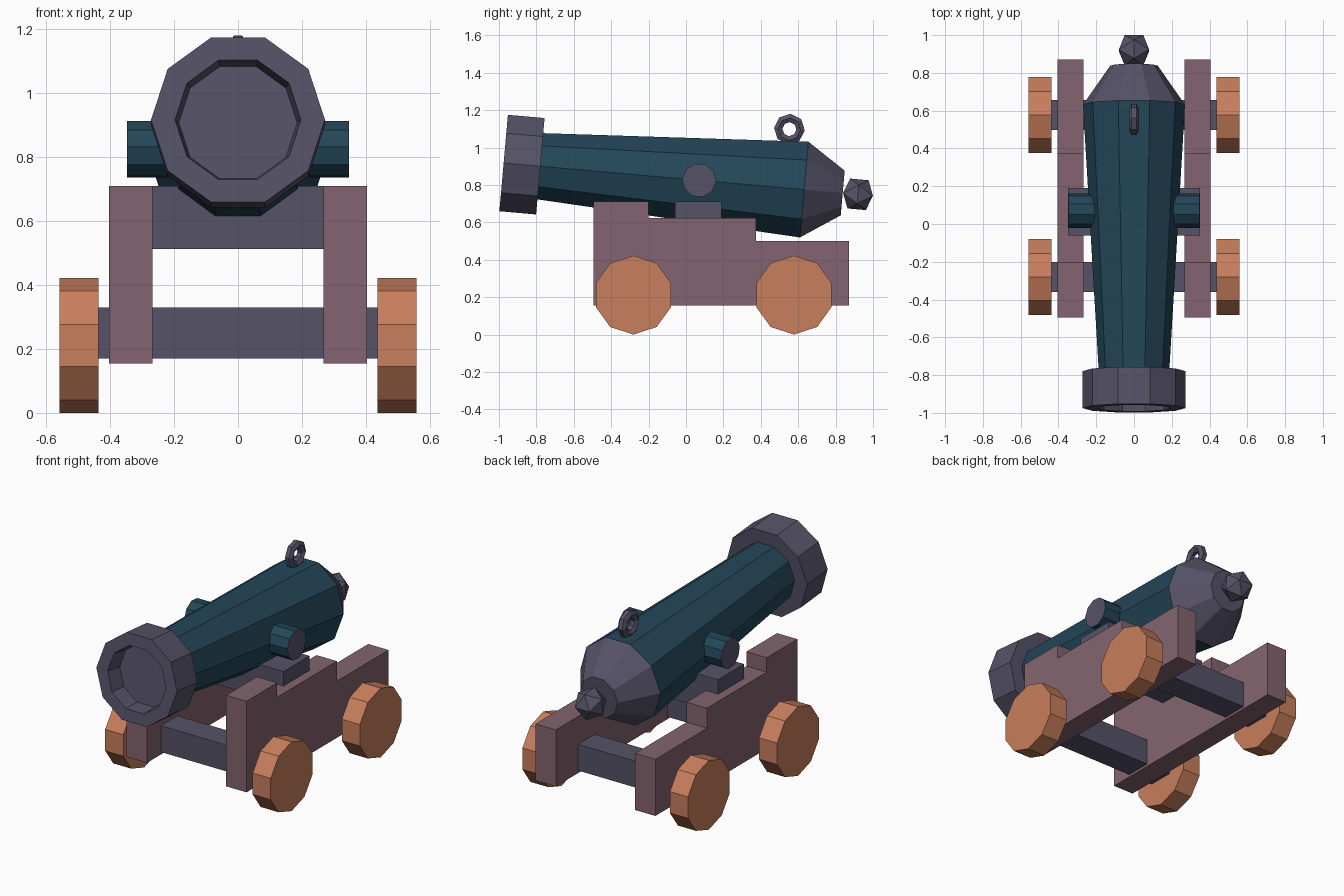
import bpy, bmesh, math
from mathutils import Matrix, Vector

cube = bpy.data.objects.get("Cube")
if cube:
    bpy.data.objects.remove(cube, do_unlink=True)


def material(name, rgb):
    m = bpy.data.materials.new(name)
    m.use_nodes = True
    m.diffuse_color = (*rgb, 1)
    m.node_tree.nodes["Principled BSDF"].inputs["Base Color"].default_value = (*rgb, 1)
    return m


TEAL = material("dark teal", (0.017, 0.061, 0.098))
IRON = material("iron grey", (0.093, 0.084, 0.136))
WOOD = material("mauve wood", (0.23, 0.127, 0.162))
WHEEL = material("orange wood", (0.58, 0.21, 0.107))

# Barrel frame: origin at the muzzle, +y along the tilted axis
TILT = Matrix.Translation((0, -0.975, 0.917)) @ Matrix.Rotation(math.radians(-5.05), 4, 'X')
SIDEWAYS = Matrix.Rotation(math.radians(-90), 4, 'Z')


def finish(name, bm, mats, matrix=Matrix()):
    bm.transform(matrix)
    bmesh.ops.recalc_face_normals(bm, faces=bm.faces)
    mesh = bpy.data.meshes.new(name)
    bm.to_mesh(mesh)
    bm.free()
    for m in mats:
        mesh.materials.append(m)
    ob = bpy.data.objects.new(name, mesh)
    bpy.context.collection.objects.link(ob)
    return ob


def lathe(name, profile, mats, matrix, sides=10, phase=0, closed=False):
    """Spin (position, radius) points round the y axis; ends are capped unless closed."""
    bm = bmesh.new()
    angles = [phase + math.tau * i / sides for i in range(sides)]
    rings = [[bm.verts.new((r * math.cos(a), y, r * math.sin(a))) for a in angles]
             for y, r in profile]
    pairs = list(zip(rings, rings[1:]))
    if closed:
        pairs.append((rings[-1], rings[0]))
    else:
        bm.faces.new(rings[0])
        bm.faces.new(rings[-1])
    for a, b in pairs:
        for i in range(sides):
            j = (i + 1) % sides
            bm.faces.new((a[i], a[j], b[j], b[i]))
    return finish(name, bm, mats, matrix)


def box(name, size, centre, mat):
    bm = bmesh.new()
    bmesh.ops.create_cube(bm, size=1)
    return finish(name, bm, [mat], Matrix.Translation(centre) @ Matrix.Diagonal((*size, 1)))


# Barrel, muzzle band with recessed bore, and breech
lathe("barrel", [(0.15, 0.184), (1.613, 0.27)], [TEAL], TILT)
lathe("muzzle_band", [(0.1, 0.185), (0, 0.197), (0, 0.272), (0.197, 0.272), (0.197, 0.17)],
      [IRON], TILT)
lathe("breech", [(1.613, 0.27), (1.82, 0.126)], [IRON], TILT)

# Faceted knob at the rear: an icosahedron hull
PHI = (1 + math.sqrt(5)) / 2
bm = bmesh.new()
for a in (-1, 1):
    for b in (-PHI, PHI):
        for co in ((0, a, b), (a, b, 0), (b, 0, a)):
            bm.verts.new(Vector(co) * 0.0495)
bmesh.ops.convex_hull(bm, input=bm.verts)
finish("breech_knob", bm, [IRON], TILT @ Matrix.Translation((0, 1.902, 0)))

# Lifting ring on top
section = [(0.026 * math.cos(math.tau * i / 6), 0.06 + 0.026 * math.sin(math.tau * i / 6))
           for i in range(6)]
lathe("lifting_ring", section, [IRON],
      TILT @ Matrix.Translation((0, 1.506, 0.315)) @ SIDEWAYS, sides=8, closed=True)

# Trunnion bar with iron ends
trunnion = lathe("trunnion", [(-0.348, 0.091), (0.348, 0.091)], [TEAL, IRON],
                 TILT @ Matrix.Translation((0, 1.049, 0)) @ SIDEWAYS)
for p in trunnion.data.polygons:
    p.material_index = int(abs(p.normal.x) > 0.9)

# Stepped carriage cheeks
steps = [(-0.495, 0.155), (0.872, 0.155), (0.872, 0.5), (0.375, 0.5),
         (0.375, 0.622), (-0.2, 0.622), (-0.2, 0.71), (-0.495, 0.71)]
for side, label in ((1, "left"), (-1, "right")):
    bm = bmesh.new()
    face = bm.faces.new([bm.verts.new((side * 0.267, y, z)) for y, z in steps])
    out = bmesh.ops.extrude_face_region(bm, geom=[face])
    bmesh.ops.translate(bm, vec=(side * 0.137, 0, 0),
                        verts=[v for v in out["geom"] if isinstance(v, bmesh.types.BMVert)])
    finish(label + "_cheek", bm, [WOOD])

# Cross beam, axles and wheels
box("cross_beam", (0.698, 0.25, 0.198), (0, 0.065, 0.611), IRON)
for y, end in ((-0.281, "front"), (0.577, "rear")):
    box(end + "_axle", (0.9, 0.16, 0.16), (0, y, 0.25), IRON)
    for side, label in ((1, "left"), (-1, "right")):
        lathe(f"{end}_{label}_wheel", [(-0.061, 0.211), (0.061, 0.211)], [WHEEL],
              Matrix.Translation((side * 0.497, y, 0.211)) @ SIDEWAYS,
              phase=math.radians(18))
